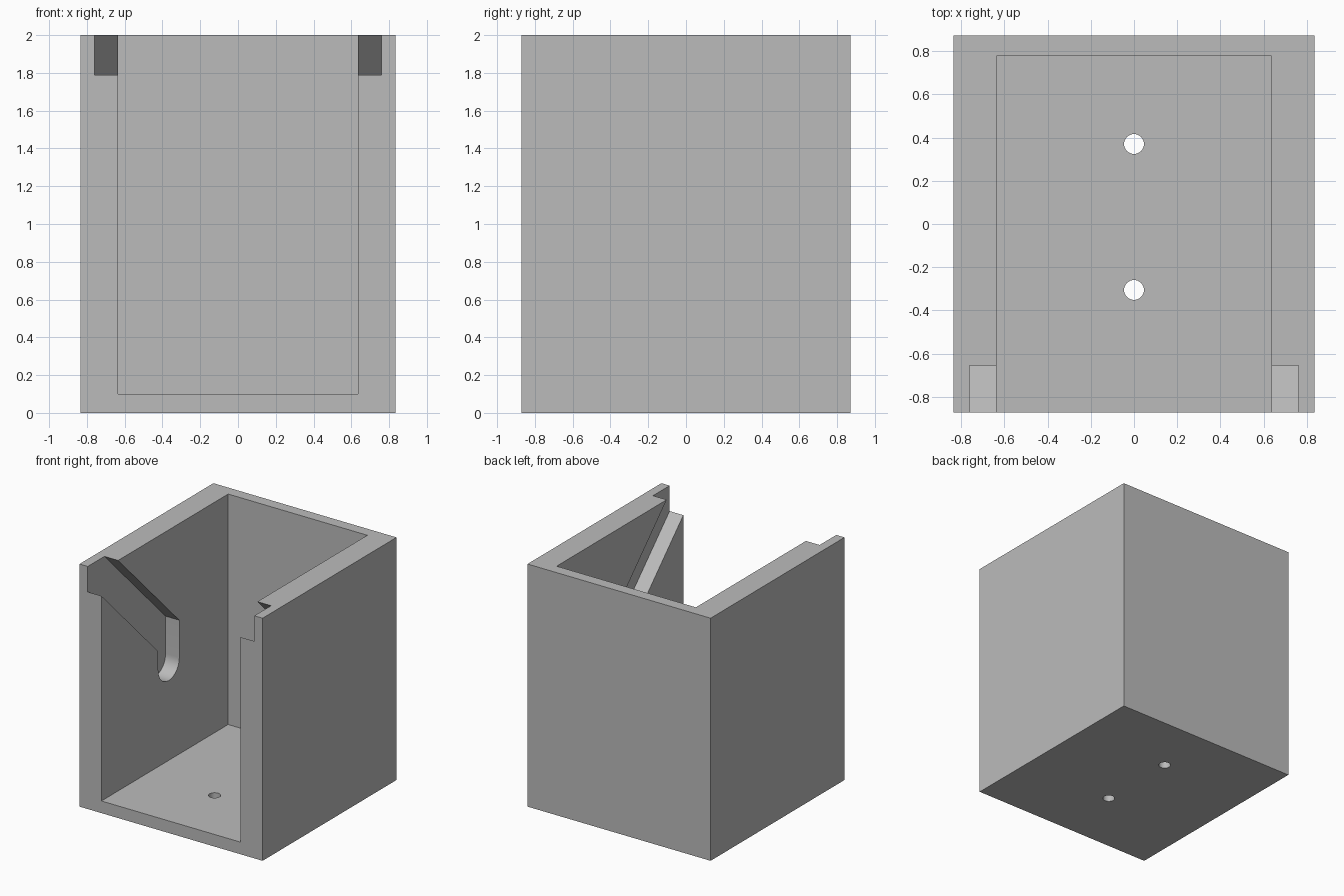
import bpy, bmesh, math
from mathutils import Vector

cube = bpy.data.objects.get("Cube")
if cube:
    bpy.data.objects.remove(cube, do_unlink=True)

W, D, H = 0.835, 0.872, 2.0      # half width, half depth, height
INNER, BACK, FLOOR = 0.635, 0.778, 0.1
SLOT_X = 0.76                    # how deep the slots reach into the walls
OVER = 0.2                       # cutter overshoot

grey = bpy.data.materials.new("plain grey")
grey.use_nodes = True
grey.diffuse_color = (0.5, 0.5, 0.5, 1)
grey.node_tree.nodes["Principled BSDF"].inputs["Base Color"].default_value = (0.5, 0.5, 0.5, 1)


def prism(name, outline, offset):
    """Extrude a closed outline of 3D points along an offset."""
    bm = bmesh.new()
    face = bm.faces.new([bm.verts.new(p) for p in outline])
    new = bmesh.ops.extrude_face_region(bm, geom=[face])["geom"]
    verts = [v for v in new if isinstance(v, bmesh.types.BMVert)]
    bmesh.ops.translate(bm, verts=verts, vec=Vector(offset))
    bmesh.ops.recalc_face_normals(bm, faces=bm.faces)
    mesh = bpy.data.meshes.new(name)
    bm.to_mesh(mesh)
    bm.free()
    mesh.materials.append(grey)
    obj = bpy.data.objects.new(name, mesh)
    bpy.context.collection.objects.link(obj)
    return obj


def block(name, x, y0, y1, z0, z1):
    base = [(-x, y0, z0), (x, y0, z0), (x, y1, z0), (-x, y1, z0)]
    return prism(name, base, (0, 0, z1 - z0))


def arc(cx, cy, r, start, end, steps):
    return [(cx + r * math.cos(a), cy + r * math.sin(a))
            for a in (start + (end - start) * i / steps for i in range(steps + 1))]


# Open-fronted, open-topped box
body = block("holder_body", W, -D, D, 0, H)
cutters = [block("cavity_cutter", INNER, -D - OVER, BACK, FLOOR, H + OVER)]

# Slanted slot ending in an upright, round-bottomed seat, in both side walls
r, yc, zc = 0.137, 0.005, 0.895
low, high = 0.918, 1.345         # y + z along the lower and upper slanted edges
front, top = -D - OVER, H + OVER
slot = [(front, top), (front, low - front), (yc - r, low - yc + r)]
slot += arc(yc, zc, r, math.pi, 2 * math.pi, 24)
slot += [(yc + r, high - yc - r), (high - top, top)]
for side, name in ((1, "left"), (-1, "right")):
    outline = [(side * (INNER - 0.1), y, z) for y, z in slot]
    cutters.append(prism(name + "_slot_cutter", outline, (side * (SLOT_X - INNER + 0.1), 0, 0)))

# Two screw holes through the floor
for i, y in enumerate((0.37, -0.305)):
    ring = [(px, py, -OVER) for px, py in arc(0, y, 0.046, 0, 2 * math.pi, 32)[:-1]]
    cutters.append(prism("screw_hole_cutter_%d" % (i + 1), ring, (0, 0, 2 * OVER)))

for c in cutters:
    cut = body.modifiers.new(c.name, "BOOLEAN")
    cut.operation = "DIFFERENCE"
    cut.solver = "EXACT"
    cut.object = c

# Apply the cuts and drop the cutters
bpy.context.view_layer.update()
graph = bpy.context.evaluated_depsgraph_get()
result = bpy.data.meshes.new_from_object(body.evaluated_get(graph))
body.modifiers.clear()
body.data = result
for c in cutters:
    bpy.data.objects.remove(c, do_unlink=True)

# Smooth the curved slot ends and holes, keeping edges sharp
bpy.ops.object.select_all(action="DESELECT")
body.select_set(True)
bpy.context.view_layer.objects.active = body
bpy.ops.object.shade_smooth_by_angle(angle=math.radians(30))
